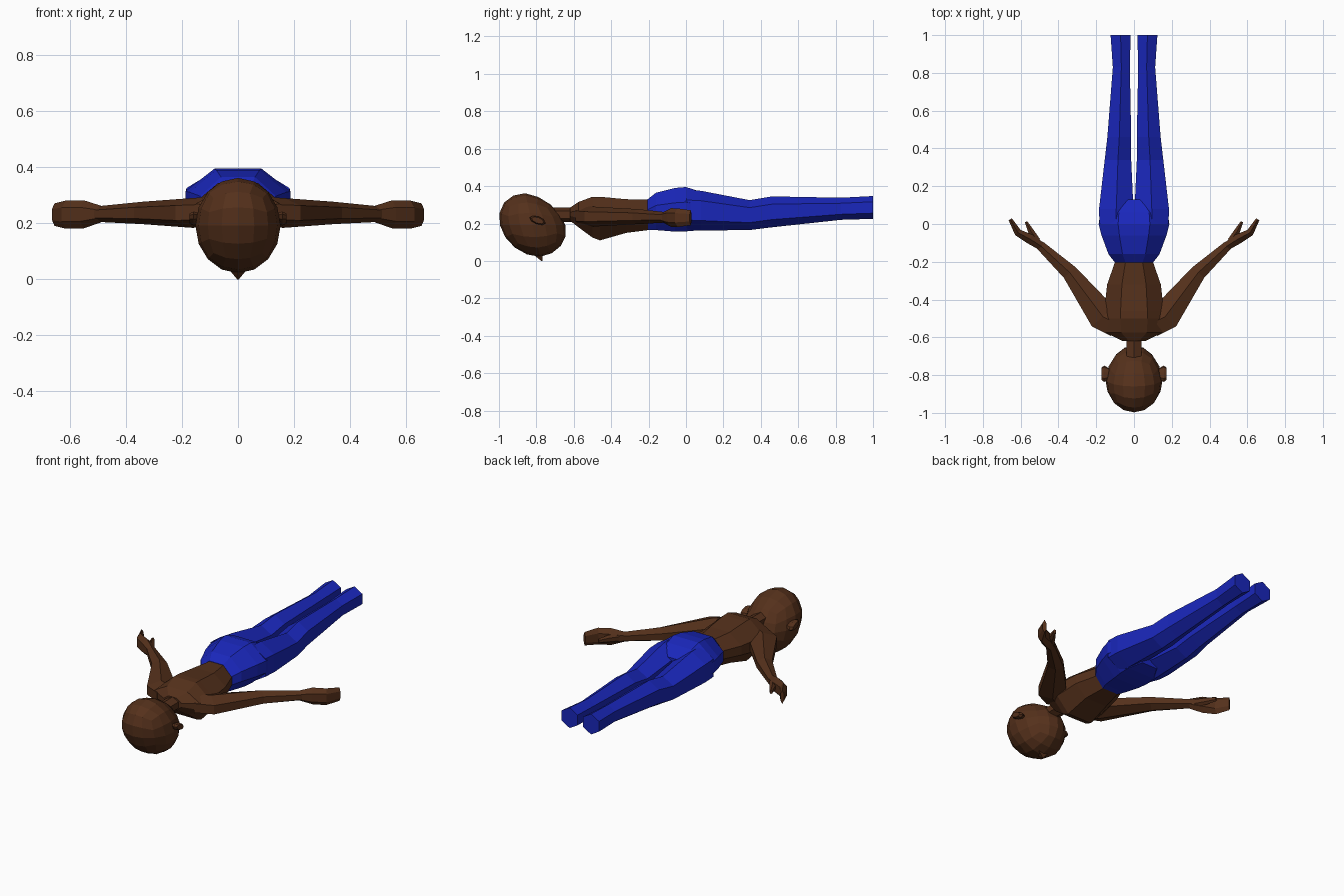
import bpy, bmesh, math
from mathutils import Vector

if "Cube" in bpy.data.objects:
    bpy.data.objects.remove(bpy.data.objects["Cube"])


def material(name, rgb):
    m = bpy.data.materials.new(name)
    m.diffuse_color = (*rgb, 1)
    m.use_nodes = True
    m.node_tree.nodes["Principled BSDF"].inputs["Base Color"].default_value = m.diffuse_color
    return m


SKIN = material("skin", (0.09, 0.03, 0.011))
BLUE = material("trousers", (0.01, 0.02, 0.5))


def finish(bm, name, mat, mirror=False):
    bmesh.ops.recalc_face_normals(bm, faces=bm.faces)
    me = bpy.data.meshes.new(name)
    bm.to_mesh(me)
    bm.free()
    me.materials.append(mat)
    ob = bpy.data.objects.new(name, me)
    bpy.context.collection.objects.link(ob)
    if mirror:
        ob.modifiers.new("mirror", 'MIRROR').use_mirror_merge = False
    return ob


def loft(name, rings, mat, mirror=False):
    """Skin a list of equal-length point rings and cap both ends."""
    bm = bmesh.new()
    vs = [[bm.verts.new(p) for p in r] for r in rings]
    n = len(vs[0])
    for a, b in zip(vs, vs[1:]):
        for i in range(n):
            j = (i + 1) % n
            bm.faces.new((a[i], a[j], b[j], b[i]))
    bm.faces.new(vs[0])
    bm.faces.new(vs[-1])
    return finish(bm, name, mat, mirror)


def body_ring(y, hw, z0, z1):
    """Octagonal trunk section with a flat back and front."""
    h = z1 - z0
    half = [(0.45, 1), (1, 0.66), (1, 0.36), (0.5, 0)]
    pts = half + [(-x, z) for x, z in reversed(half)]
    return [Vector((x * hw, y, z0 + z * h)) for x, z in pts]


def hex_ring(c, side, hw, hz):
    """Six-sided limb section with ridges above and below."""
    c, side = Vector(c), Vector(side).normalized()
    return [c + side * hw * math.sin(a) / 0.866 + Vector((0, 0, hz * math.cos(a)))
            for a in (k * math.pi / 3 for k in range(6))]


def limb(name, path, mat):
    """path rows: x, y, z, half width, half height; bends in the xy plane."""
    rings = []
    for i, (x, y, z, hw, hz) in enumerate(path):
        p, q = path[max(i - 1, 0)], path[min(i + 1, len(path) - 1)]
        rings.append(hex_ring((x, y, z), (q[1] - p[1], p[0] - q[0], 0), hw, hz))
    return loft(name, rings, mat, True)


# Trunk
loft("torso", [body_ring(*r) for r in [
    (-0.62, 0.06, 0.215, 0.285), (-0.575, 0.15, 0.18, 0.315), (-0.50, 0.16, 0.125, 0.343),
    (-0.46, 0.158, 0.11, 0.343), (-0.32, 0.142, 0.15, 0.33), (-0.20, 0.10, 0.165, 0.328)]], SKIN)
loft("neck", [hex_ring((0, y, 0.247), (1, 0, 0), 0.04, 0.038) for y in (-0.74, -0.58)], SKIN)

# Hips and legs
loft("hips", [body_ring(*r) for r in [
    (-0.205, 0.10, 0.165, 0.33), (-0.16, 0.135, 0.165, 0.365), (-0.06, 0.172, 0.157, 0.39),
    (0.0, 0.187, 0.158, 0.395), (0.06, 0.178, 0.163, 0.376), (0.13, 0.10, 0.18, 0.33)]], BLUE)
loft("leg", [hex_ring((x, y, (a + b) / 2), (1, 0, 0), hw, (b - a) / 2) for x, y, hw, a, b in [
    (0.095, 0.0, 0.088, 0.165, 0.38), (0.094, 0.08, 0.091, 0.163, 0.375),
    (0.085, 0.34, 0.070, 0.165, 0.325), (0.078, 0.46, 0.063, 0.18, 0.345),
    (0.067, 0.83, 0.045, 0.22, 0.338), (0.071, 1.0, 0.053, 0.225, 0.347)]], BLUE, True)

# Arm with flat mitten hand, and thumb
limb("arm", [
    (0.09, -0.53, 0.24, 0.07, 0.055), (0.165, -0.49, 0.237, 0.078, 0.053),
    (0.34, -0.257, 0.237, 0.042, 0.04), (0.50, -0.11, 0.233, 0.024, 0.028)], SKIN)
limb("hand", [
    (0.49, -0.118, 0.233, 0.022, 0.03), (0.55, -0.08, 0.232, 0.026, 0.05),
    (0.615, -0.045, 0.231, 0.020, 0.05), (0.655, 0.025, 0.231, 0.010, 0.04)], SKIN)
limb("thumb", [
    (0.51, -0.09, 0.233, 0.016, 0.025), (0.545, -0.04, 0.235, 0.016, 0.022),
    (0.572, 0.012, 0.235, 0.007, 0.013)], SKIN)

# Head: subdivided cube rounded to a ball, leaning toward the chin
bm = bmesh.new()
bmesh.ops.create_cube(bm, size=2)
bmesh.ops.subdivide_edges(bm, edges=bm.edges[:], cuts=3, use_grid_fill=True)
for v in bm.verts:
    d = Vector([math.tan(t * math.pi / 4) for t in v.co]).normalized()
    taper = 1 - 0.12 * max(d.y, 0)
    v.co = (0.152 * d.x * taper, -0.82 + 0.175 * d.y - 0.04 * d.z, 0.192 + 0.17 * d.z * taper)
finish(bm, "head", SKIN)

# Nose
tip = Vector((0, -0.768, 0.0))
loft("nose", [[Vector((0, -0.83, 0.045)), Vector((0.04, -0.765, 0.045)), Vector((-0.04, -0.765, 0.045))],
              [tip + Vector((0, -0.006, 0)), tip + Vector((0.003, 0, 0)), tip + Vector((-0.003, 0, 0))]], SKIN)

# Ears
tilt = math.radians(-20)
rings = []
for x, r in ((0.13, 0.03), (0.158, 0.046), (0.173, 0.034)):
    ring = []
    for k in range(8):
        u, w = r * math.cos(k * math.pi / 4), 0.45 * r * math.sin(k * math.pi / 4)
        ring.append(Vector((x, -0.793 + u * math.cos(tilt) - w * math.sin(tilt),
                            0.217 + u * math.sin(tilt) + w * math.cos(tilt))))
    rings.append(ring)
loft("ear", rings, SKIN, True)
